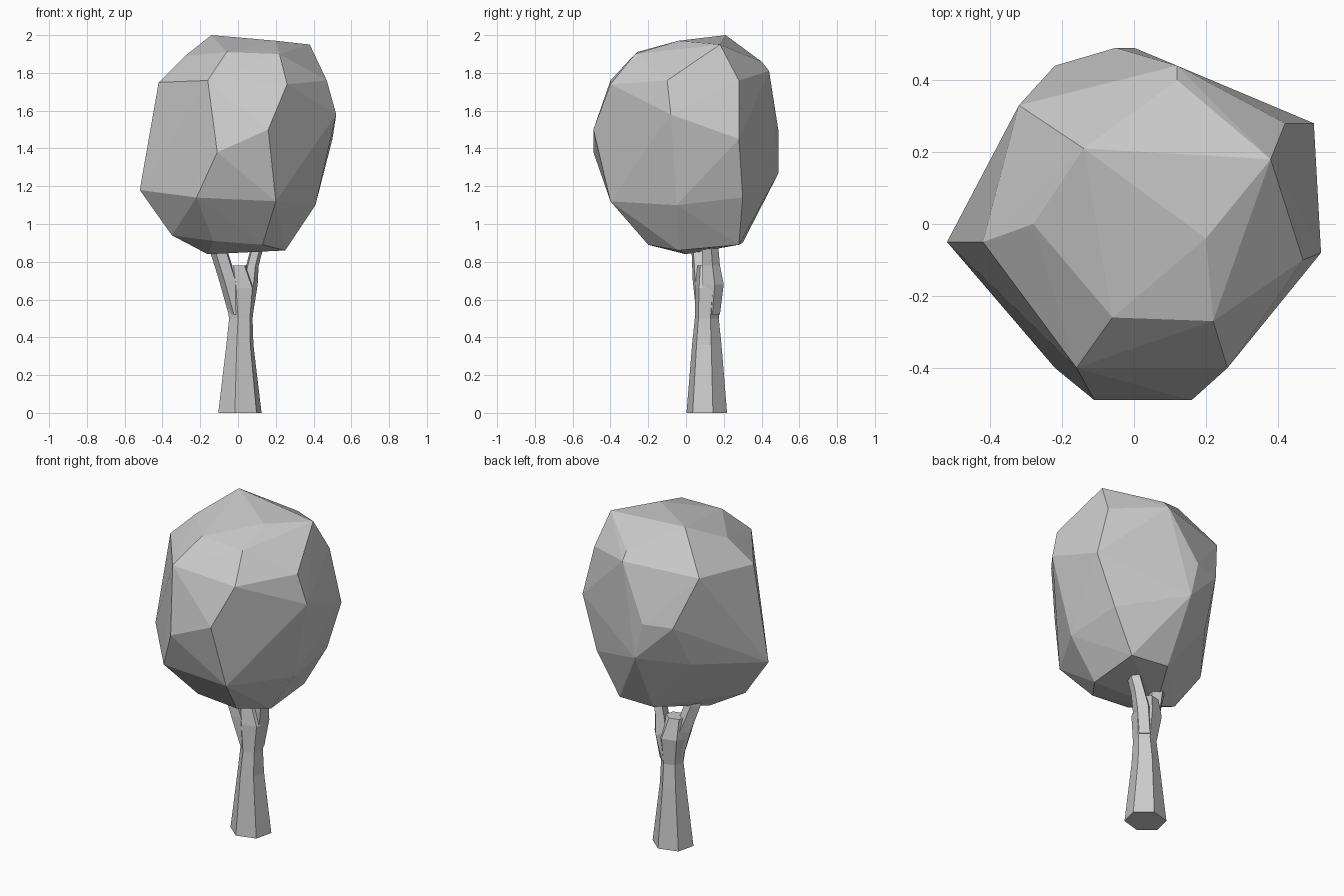
import bpy
import bmesh
from math import sin, cos, tau

cube = bpy.data.objects.get("Cube")
if cube:
    bpy.data.objects.remove(cube, do_unlink=True)

# One plain grey for the whole tree
grey = bpy.data.materials.new("plain_grey")
grey.use_nodes = True
grey_colour = (0.6, 0.6, 0.6, 1.0)
grey.diffuse_color = grey_colour
grey.node_tree.nodes["Principled BSDF"].inputs["Base Color"].default_value = grey_colour


def finish(name, bm):
    """Turn a bmesh into a flat-shaded object in the scene."""
    bmesh.ops.recalc_face_normals(bm, faces=bm.faces)
    mesh = bpy.data.meshes.new(name)
    bm.to_mesh(mesh)
    bm.free()
    mesh.materials.append(grey)
    obj = bpy.data.objects.new(name, mesh)
    bpy.context.collection.objects.link(obj)
    return obj


def faceted_hull(name, corners):
    """Wrap a convex faceted skin around corners given in hundredths."""
    bm = bmesh.new()
    for corner in corners:
        bm.verts.new([c / 100 for c in corner])
    bmesh.ops.convex_hull(bm, input=bm.verts)
    loose = [v for v in bm.verts if not v.link_faces]
    bmesh.ops.delete(bm, geom=loose, context="VERTS")
    return finish(name, bm)


def loft(name, sections, sides, turn):
    """Skin stacked rings (x, y, z, x radius, y radius), capped at both ends."""
    bm = bmesh.new()
    rings = []
    for x, y, z, rx, ry in sections:
        ring = []
        for i in range(sides):
            angle = turn + tau * i / sides
            ring.append(bm.verts.new((x + rx * cos(angle), y + ry * sin(angle), z)))
        rings.append(ring)
    for low, high in zip(rings, rings[1:]):
        for i in range(sides):
            j = (i + 1) % sides
            bm.faces.new((low[i], low[j], high[j], high[i]))
    bm.faces.new(rings[0])
    bm.faces.new(rings[-1])
    return finish(name, bm)


# Crown: irregular faceted block of leaves, listed tier by tier
crown_top = [
    (-14, 21, 200), (20, -4, 197), (38, 18, 195), (-28, 0, 189),
    (-6, -26, 191), (22, -27, 190), (12, 40, 186), (12, 44, 181),
]
crown_shoulder = [
    (-16, -40, 176), (26, -40, 174), (-42, -5, 175),
    (47, -10, 176), (42, 28, 176), (-32, 33, 178),
]
crown_middle = [
    (-11, -49, 138), (16, -49, 150), (52, -8, 158), (50, 28, 145),
    (-5, 49, 149), (0, 49, 127), (-22, 44, 149), (-25, 31, 123),
]
crown_lower = [
    (-52, -5, 118), (-22, -40, 114), (20, -40, 112), (41, -5, 110), (39, 30, 114),
]
crown_base = [
    (-35, -7, 94), (-13, -20, 91), (13, -20, 89), (25, -4, 86),
    (-16, 0, 84), (25, 28, 89), (1, 30, 90),
]
faceted_hull("crown", crown_top + crown_shoulder + crown_middle + crown_lower + crown_base)

# Trunk: flared foot, narrow waist, widening into the fork
loft("trunk", [
    (.01, .11, 0, .12, .11),
    (.01, .11, .36, .075, .08),
    (.015, .11, .5, .065, .065),
    (.01, .12, .66, .09, .075),
    (-.01, .11, .78, .06, .05),
], 6, .3)

# Two branches spreading up into the crown
loft("left_branch", [
    (.03, .13, .52, .05, .05),
    (.06, .14, .68, .045, .06),
    (.075, .13, .78, .035, .05),
    (.12, .12, .95, .035, .045),
], 5, .2)
loft("right_branch", [
    (0, .1, .52, .05, .05),
    (-.05, .09, .7, .05, .06),
    (-.1, .07, .86, .05, .045),
    (-.13, .06, .95, .04, .04),
], 5, .5)
